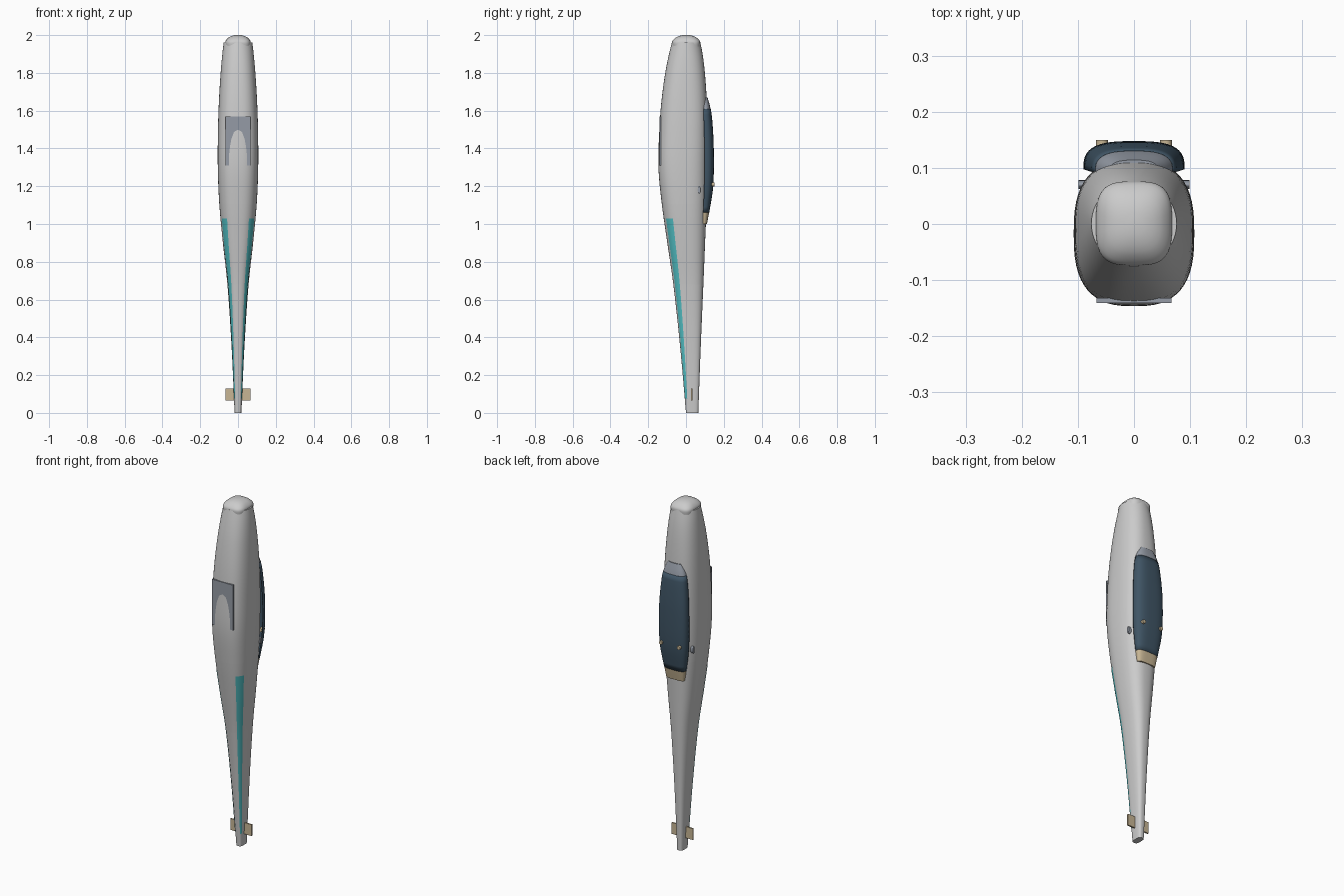
import bpy, bmesh, math
from mathutils import Vector

if "Cube" in bpy.data.objects:
    bpy.data.objects.remove(bpy.data.objects["Cube"])


def material(name, rgb):
    m = bpy.data.materials.new(name)
    m.diffuse_color = (*rgb, 1)
    m.use_nodes = True
    m.node_tree.nodes["Principled BSDF"].inputs["Base Color"].default_value = m.diffuse_color
    return m


TEAL = material("teal", (0.08, 0.50, 0.53))
NAVY = material("navy", (0.05, 0.09, 0.13))
TAN = material("tan", (0.58, 0.47, 0.30))
SLATE = material("slate", (0.30, 0.33, 0.38))

# Hull stations: z, half width, front y, back y, roundness exponent
HULL = [(0.0, .018, .0, .065, 3.2), (0.35, .034, -.031, .078, 2.8),
        (0.68, .056, -.067, .092, 2.6), (0.9, .080, -.099, .101, 2.6),
        (1.105, .099, -.128, .109, 2.6), (1.3, .107, -.146, .112, 2.7),
        (1.5, .106, -.141, .113, 2.7), (1.65, .101, -.130, .110, 2.6),
        (1.8, .092, -.110, .100, 2.4), (1.9, .083, -.090, .088, 2.2),
        (1.96, .076, -.075, .076, 2.0)]


def sample(table, z):
    """Smooth (Hermite) interpolation of a station table at height z."""
    i = max(k for k in range(len(table) - 1) if table[k][0] <= z + 1e-9)

    def slope(k, c):
        a, b = table[max(k - 1, 0)], table[min(k + 1, len(table) - 1)]
        return (b[c] - a[c]) / (b[0] - a[0])
    p, q = table[i], table[i + 1]
    h = q[0] - p[0]
    t = (z - p[0]) / h
    return [(2*t**3 - 3*t*t + 1) * p[c] + (t**3 - 2*t*t + t) * h * slope(i, c)
            + (3*t*t - 2*t**3) * q[c] + (t**3 - t*t) * h * slope(i + 1, c)
            for c in range(1, len(p))]


def section_point(s, z, ang, grow=0.0):
    w, front, back, n = s
    c, sn = math.cos(ang), math.sin(ang)
    x = (w + grow) * math.copysign(abs(c) ** (2 / n), c)
    y = (front + back) / 2 + ((back - front) / 2 + grow) * math.copysign(abs(sn) ** (2 / n), sn)
    return Vector((x, y, z))


def add_mesh(name, rings, closed, mat=None, caps=(False, False), thick=0):
    """Skin a stack of point rings."""
    bm = bmesh.new()
    vs = [[bm.verts.new(p) for p in r] for r in rings]
    n = len(rings[0])
    for a, b in zip(vs, vs[1:]):
        for i in range(n if closed else n - 1):
            j = (i + 1) % n
            bm.faces.new((a[i], a[j], b[j], b[i]))
    if caps[0]:
        bm.faces.new(vs[0][::-1])
    if caps[1]:
        bm.faces.new(vs[-1])
    me = bpy.data.meshes.new(name)
    bm.to_mesh(me)
    bm.free()
    ob = bpy.data.objects.new(name, me)
    bpy.context.collection.objects.link(ob)
    if mat:
        me.materials.append(mat)
    if thick:
        mod = ob.modifiers.new("thickness", 'SOLIDIFY')
        mod.thickness = thick
        mod.offset = -1
    bpy.context.view_layer.objects.active = ob
    bpy.ops.object.select_all(action='DESELECT')
    ob.select_set(True)
    bpy.ops.object.shade_smooth_by_angle(angle=math.radians(35))
    return ob


def steps(a, b, n):
    return [a + (b - a) * i / n for i in range(n + 1)]


def loft(name, table, z0, z1, n, a0=0, a1=360, segs=56, mat=None, caps=(False, False), grow=0, thick=0):
    closed = a1 - a0 == 360
    angs = [math.radians(a) for a in steps(a0, a1, segs)]
    if closed:
        angs = angs[:-1]
    rings = [[section_point(sample(table, z), z, a, grow) for a in angs] for z in steps(z0, z1, n)]
    return add_mesh(name, rings, closed, mat, caps, thick)


def box(name, lo, hi, mat):
    ring = [(lo[0], lo[1]), (hi[0], lo[1]), (hi[0], hi[1]), (lo[0], hi[1])]
    return add_mesh(name, [[(x, y, z) for x, y in ring] for z in (lo[2], hi[2])], True, mat, (True, True))


def rod(name, loc, r, depth, rot, mat, scale=(1, 1, 1)):
    bpy.ops.mesh.primitive_cylinder_add(vertices=20, radius=r, depth=depth, location=loc, rotation=rot)
    ob = bpy.context.object
    ob.name = name
    ob.scale = scale
    ob.data.materials.append(mat)
    bpy.ops.object.shade_smooth_by_angle()


# Fuselage in three sections
loft("tail_boom", HULL, 0, .68, 14, caps=(True, False))
loft("middle_fuselage", HULL, .68, 1.105, 10)
loft("forward_fuselage", HULL, 1.105, 1.96, 24, caps=(False, True))

# Squarish domed nose cap
NOSE = [(1.94, .067, -.073, .075, 3.2), (1.965, .067, -.073, .075, 3.2), (1.98, .058, -.062, .064, 3.0),
        (1.993, .041, -.043, .045, 2.6), (2.0, .018, -.019, .021, 2.2)]
loft("nose_cap", NOSE, 1.94, 2.0, 12, caps=(False, True))

# Canopy glass, windscreen and rear fairing
CANOPY = [(1.0, .056, .07, .111, 3.4), (1.06, .066, .06, .122, 3.2), (1.2, .086, .05, .143, 3.0),
          (1.4, .088, .05, .146, 3.0), (1.55, .078, .05, .138, 2.9),
          (1.62, .066, .06, .128, 2.8), (1.67, .042, .08, .114, 2.6)]
loft("canopy_glass", CANOPY, 1.06, 1.61, 18, 0, 180, 32, NAVY, grow=.001, thick=.004)
loft("windscreen_front", CANOPY, 1.61, 1.67, 4, 0, 180, 32, SLATE, caps=(False, True))
loft("canopy_rear_fairing", CANOPY, 1.0, 1.06, 4, 0, 180, 32, TAN, caps=(True, False))

# Belly plate and tail crossbar
box("belly_plate", (-.067, -.141, 1.31), (.067, -.132, 1.57), SLATE)
box("tail_crossbar", (-.067, .026, .065), (.067, .034, .13), TAN)

# Mirrored details: stripes, canopy pegs, side ports
for side, s in (("right", 1), ("left", -1)):
    a0, a1 = (-58, -28) if s > 0 else (208, 238)
    loft(side + "_stripe", HULL, .075, 1.03, 20, a0, a1, 10, TEAL, grow=.0015)
    rod(side + "_canopy_peg", (s * .057, .135, 1.21), .0105, .03, (math.pi / 2, 0, 0), TAN)
    rod(side + "_side_port", (s * .090, .07, 1.18), .02, .018, (0, math.pi / 2, 0), SLATE, (1, .4, 1))
